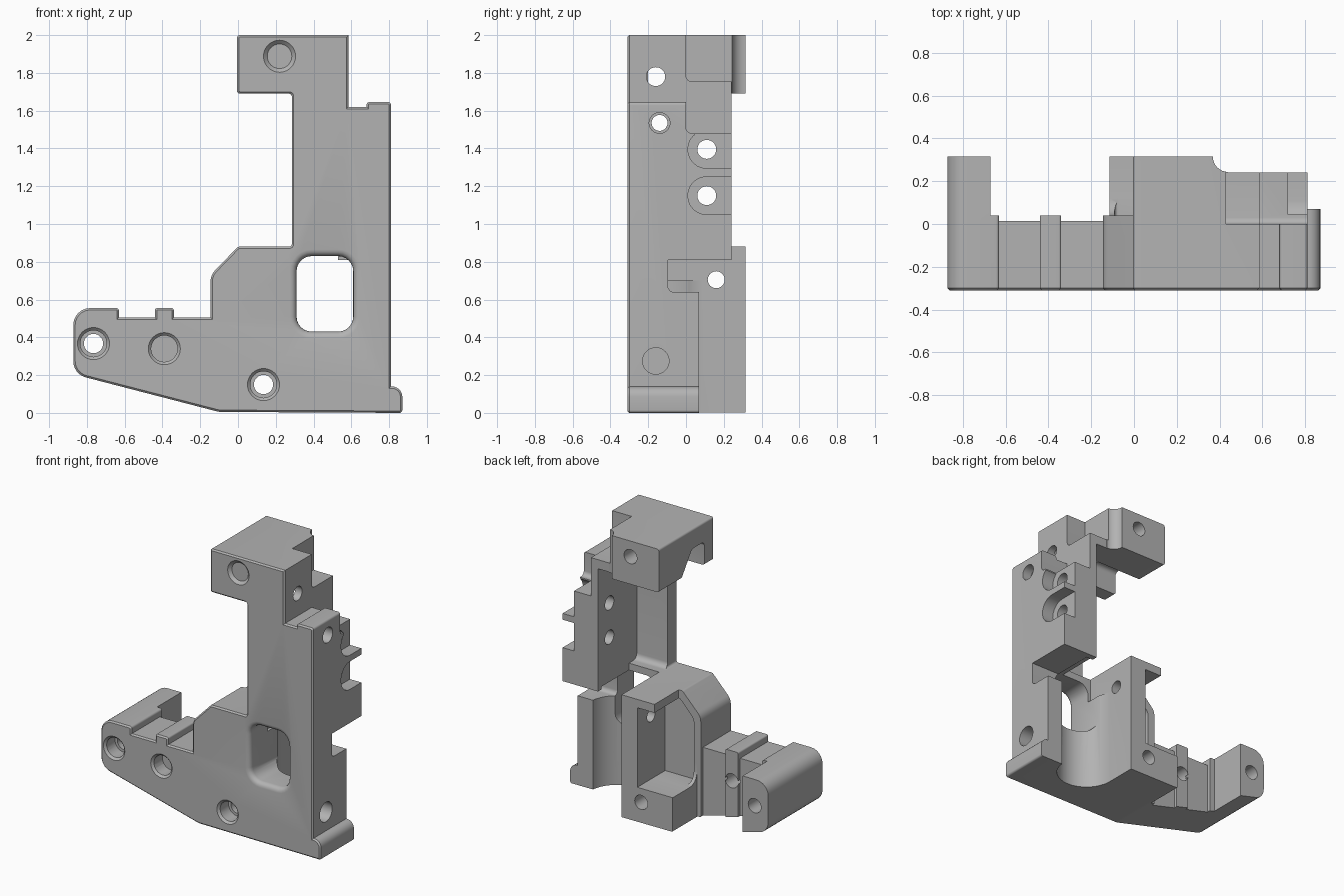
import bpy, bmesh, math
from mathutils import Vector

cube = bpy.data.objects.get("Cube")
if cube:
    bpy.data.objects.remove(cube, do_unlink=True)

grey = bpy.data.materials.new("plain grey")
grey.use_nodes = True
COLOUR = (0.45, 0.45, 0.45, 1)
grey.diffuse_color = COLOUR
grey.node_tree.nodes["Principled BSDF"].inputs["Base Color"].default_value = COLOUR

FRONT, BACK, FAR = -0.31, 0.315, 1.2


def rounded(points, seg=6):
    """Outline of (u, v, corner radius) points with arcs at the corners."""
    out = []
    for i, (u, v, r) in enumerate(points):
        p = Vector((u, v))
        if not r:
            out.append(p)
            continue
        a = (Vector(points[i - 1][:2]) - p).normalized()
        b = (Vector(points[(i + 1) % len(points)][:2]) - p).normalized()
        half = a.angle(b) / 2
        centre = p + (a + b).normalized() * (r / math.sin(half))
        reach = r / math.tan(half)
        d0, d1 = p + a * reach - centre, p + b * reach - centre
        sweep = d0.angle_signed(d1)
        for k in range(seg + 1):
            t = -sweep * k / seg
            out.append(centre + Vector((d0.x * math.cos(t) - d0.y * math.sin(t),
                                        d0.x * math.sin(t) + d0.y * math.cos(t))))
    return out


def place(axis, u, v, d):
    return {"x": (d, u, v), "y": (u, d, v), "z": (u, v, d)}[axis]


def loft(name, ring0, ring1, axis, lo, hi):
    """Solid between two matching outlines along an axis."""
    bm = bmesh.new()
    a = [bm.verts.new(place(axis, p[0], p[1], lo)) for p in ring0]
    b = [bm.verts.new(place(axis, p[0], p[1], hi)) for p in ring1]
    bm.faces.new(a)
    bm.faces.new(b)
    for i in range(len(a)):
        j = (i + 1) % len(a)
        bm.faces.new((a[i], a[j], b[j], b[i]))
    bmesh.ops.recalc_face_normals(bm, faces=bm.faces)
    mesh = bpy.data.meshes.new(name)
    bm.to_mesh(mesh)
    bm.free()
    mesh.materials.append(grey)
    obj = bpy.data.objects.new(name, mesh)
    bpy.context.collection.objects.link(obj)
    return obj


def prism(points, axis, lo, hi, name="cutter"):
    ring = rounded(points)
    return loft(name, ring, ring, axis, lo, hi)


def cut(cutter):
    cutter.hide_render = True
    mod = bracket.modifiers.new("cut", "BOOLEAN")
    mod.operation, mod.solver, mod.object = "DIFFERENCE", "EXACT", cutter
    bpy.context.view_layer.objects.active = bracket
    bpy.ops.object.modifier_apply(modifier=mod.name)
    bpy.data.objects.remove(cutter, do_unlink=True)


def cut_box(x0, x1, y0, y1, z0, z1):
    cut(prism([(x0, z0, 0), (x1, z0, 0), (x1, z1, 0), (x0, z1, 0)], "y", y0, y1))


def cut_hole(axis, u, v, lo, hi, r0, r1=None, n=32):
    rings = [[(u + r * math.cos(math.tau * k / n), v + r * math.sin(math.tau * k / n))
              for k in range(n)] for r in (r0, r1 or r0)]
    cut(loft("cutter", *rings, axis, lo, hi))


def bevel_front(test, offset, segments):
    bm = bmesh.new()
    bm.from_mesh(bracket.data)
    edges = [e for e in bm.edges if all(abs(v.co.y - FRONT) < 1e-4 and test(v.co) for v in e.verts)]
    bmesh.ops.bevel(bm, geom=edges, offset=offset, segments=segments, profile=0.5, affect="EDGES")
    bm.to_mesh(bracket.data)
    bm.free()


# Stock: the front outline through the full depth
bracket = prism([
    (-0.1, 0.005, 0.1), (0.87, 0, 0.015), (0.87, 0.14, 0.055), (0.81, 0.14, 0),
    (0.81, 1.645, 0.015), (0.68, 1.645, 0.015), (0.68, 1.62, 0), (0.585, 1.62, 0),
    (0.585, 2, 0), (-0.005, 2, 0.015), (-0.005, 1.69, 0.015), (0.285, 1.69, 0.015),
    (0.285, 0.88, 0.015), (0, 0.88, 0.02), (-0.145, 0.73, 0.08), (-0.145, 0.505, 0),
    (-0.34, 0.505, 0), (-0.34, 0.555, 0.012), (-0.44, 0.555, 0.012), (-0.44, 0.505, 0),
    (-0.63, 0.505, 0), (-0.63, 0.555, 0.015), (-0.872, 0.555, 0.09),
    (-0.872, 0.205, 0.09)], "y", FRONT, BACK, "bracket")
bevel_front(lambda co: True, 0.01, 1)

# Window with a softened front rim
cut(prism([(0.31, 0.43, 0.08), (0.61, 0.43, 0.08), (0.61, 0.83, 0.08), (0.31, 0.83, 0.08)],
          "y", -1, 0.2))
bevel_front(lambda co: 0.3 < co.x < 0.62 and 0.42 < co.z < 0.84, 0.035, 4)

# Arm: thin rear, with a rib and a full-depth end
cut_box(-0.67, -0.115, 0.04, FAR, -0.2, 1)
cut_box(-0.63, -0.44, 0.015, FAR, -0.2, 0.7)
cut_box(-0.34, -0.145, 0.015, FAR, -0.2, 0.7)

# Rear block: open pocket under a hooked cap, above a foot
cut_box(-0.3, 0.03, 0.04, FAR, 0.4, 1)
cut(prism([(0.04, 0.25, 0.08), (FAR, 0.25, 0), (FAR, 0.82, 0), (0.04, 0.82, 0.03)], "x", -0.3, 0.165))
cut(prism([(-0.09, 0.25, 0.02), (0.165, 0.25, 0), (0.165, 0.82, 0), (0.02, 0.82, 0.03),
           (-0.09, 0.7, 0.06)], "y", 0, 0.2))

# Round channel behind the window
cut_hole("z", 0.49, 0.09, -0.2, 0.81, 0.2)
cut_box(0.29, 0.69, 0.09, FAR, -0.2, 0.81)
cut_box(0.29, 0.53, -0.11, FAR, 0.7, 0.95)

# Column hollow, rising into the top block
cut(prism([(-0.2, 0.88, 0.04), (FAR, 0.88, 0), (FAR, 1.69, 0), (0.06, 1.69, 0),
           (-0.06, 1.86, 0.05), (-0.2, 1.86, 0.03)], "x", -0.2, 0.53))

# Side wall: notch, lower step, rear face and top steps
cut(prism([(-0.095, 0.64, 0.03), (FAR, 0.64, 0), (FAR, 0.81, 0), (-0.095, 0.81, 0)], "x", 0.49, FAR))
cut_box(0.31, FAR, 0.07, FAR, -0.2, 0.68)
cut_box(0.44, FAR, 0.24, FAR, 0.75, 2.2)
cut_hole("z", 0.44, 0.315, 0.75, 2.2, 0.072)
cut(prism([(0, 1.755, 0.03), (FAR, 1.755, 0), (FAR, 2.2, 0), (0, 2.2, 0)], "x", 0.43, FAR))
cut(prism([(0, 1.48, 0.03), (FAR, 1.48, 0), (FAR, 2.2, 0), (0, 2.2, 0)], "x", 0.585, FAR))

# Side slots, open to the rear, each with a through hole
for z in (1.15, 1.395):
    cut(prism([(0.01, z - 0.1, 0.099), (FAR, z - 0.1, 0), (FAR, z + 0.1, 0),
               (0.01, z + 0.1, 0.099)], "x", 0.72, FAR))
    cut_hole("x", 0.11, z, 0.4, FAR, 0.05)
cut_box(0.72, FAR, 0.045, FAR, 1.45, 1.6)

# Sideways holes
cut_hole("x", -0.16, 1.78, 0.4, FAR, 0.05)
cut_hole("x", -0.14, 1.535, 0.4, FAR, 0.042)
cut_hole("x", -0.14, 1.535, 0.74, FAR, 0.055)
cut_hole("x", -0.16, 0.275, 0.68, FAR, 0.07)
cut_hole("x", 0.16, 0.705, 0.1, 0.4, 0.045)

# Counterbored holes from the front
for x, z in ((-0.765, 0.367), (-0.39, 0.34), (0.135, 0.15), (0.22, 1.888)):
    cut_hole("y", x, z, -1, 1, 0.051)
    cut_hole("y", x, z, -0.4, -0.2, 0.07)
    cut_hole("y", x, z, FRONT - 0.01, FRONT + 0.02, 0.095, 0.065)

# Shading
bpy.ops.object.select_all(action="DESELECT")
bracket.select_set(True)
bpy.context.view_layer.objects.active = bracket
bpy.ops.object.shade_smooth_by_angle(angle=math.radians(30))
